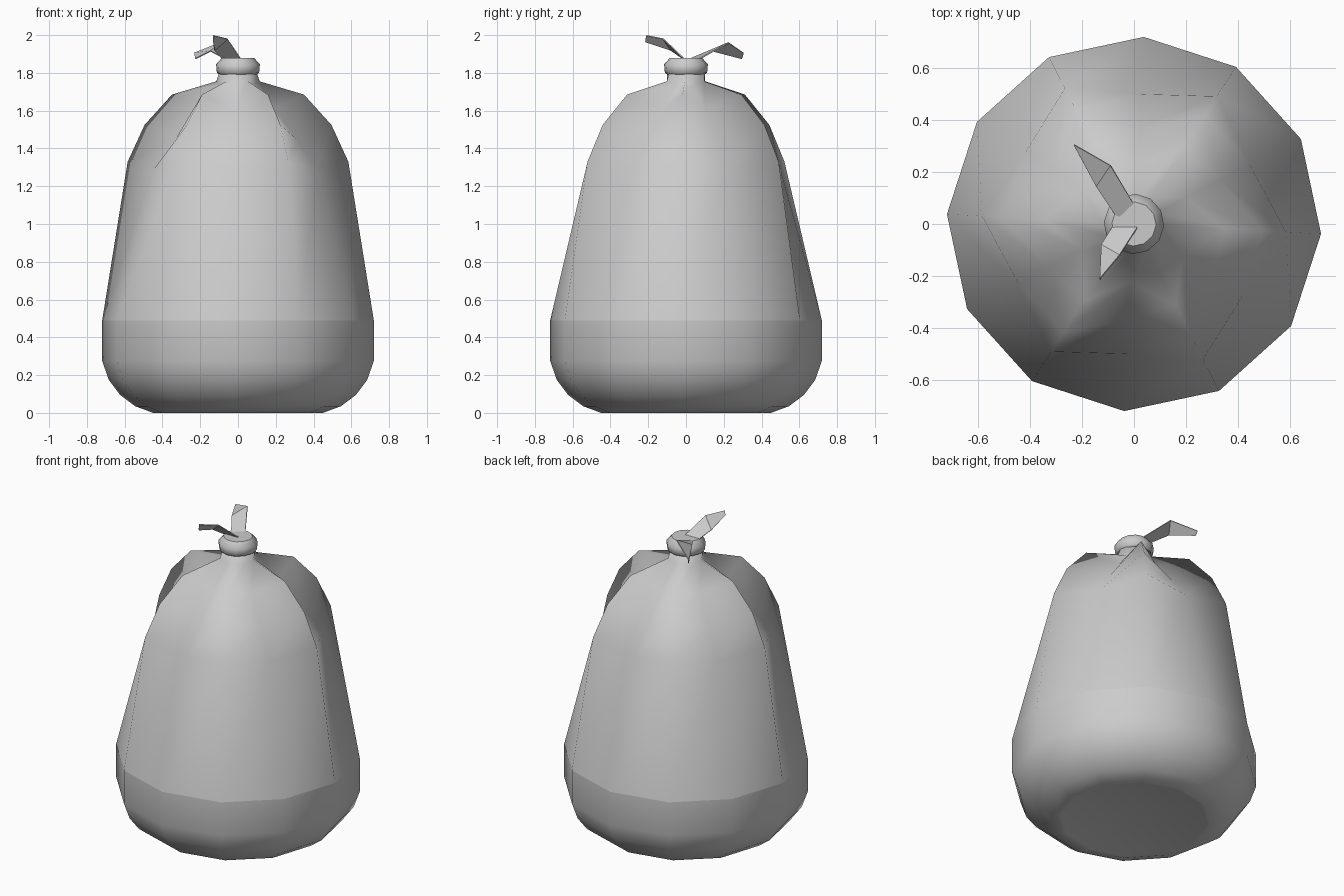
import bpy, bmesh
from math import cos, sin, radians

if "Cube" in bpy.data.objects:
    bpy.data.objects.remove(bpy.data.objects["Cube"])

SIDES = 12
TURN = radians(-3)


def make_object(name, bm):
    bmesh.ops.recalc_face_normals(bm, faces=bm.faces[:])
    mesh = bpy.data.meshes.new(name)
    bm.to_mesh(mesh)
    bm.free()
    obj = bpy.data.objects.new(name, mesh)
    bpy.context.collection.objects.link(obj)
    for p in mesh.polygons:
        p.use_smooth = True
    return obj


def loft(name, rings, sharp=()):
    """Each ring: (ridge radius, ridge z, valley radius, valley z)."""
    bm = bmesh.new()
    loops = []
    for rr, rz, vr, vz in rings:
        loop = []
        for i in range(SIDES):
            r, z = (rr, rz) if i % 2 == 0 else (vr, vz)
            a = TURN + radians(360 / SIDES) * i
            loop.append(bm.verts.new((r * cos(a), r * sin(a), z)))
        loops.append(loop)
    for lo, hi in zip(loops, loops[1:]):
        for i in range(SIDES):
            j = (i + 1) % SIDES
            bm.faces.new((lo[i], lo[j], hi[j], hi[i]))
    bm.faces.new(loops[0][::-1])
    bm.faces.new(loops[-1])
    for k in sharp:
        for i in range(SIDES):
            e = bm.edges.get((loops[k][i], loops[k][(i + 1) % SIDES]))
            e.smooth = False
    return make_object(name, bm)


def rounds(profile):
    return [(r, z, r, z) for r, z in profile]


# Bag: round lower body, pleated shoulders gathering into the neck
body = rounds([(0.43, 0.005), (0.45, 0), (0.545, 0.035), (0.625, 0.095),
               (0.685, 0.175), (0.72, 0.275), (0.72, 0.49)])
pleats = [(0.585, 1.33, 0.50, 1.29),
          (0.495, 1.525, 0.37, 1.45),
          (0.35, 1.685, 0.225, 1.61),
          (0.115, 1.755, 0.10, 1.735)]
loft("bag", body + pleats + rounds([(0.10, 1.80)]), sharp=(6,))

# Knot band around the neck
loft("knot", rounds([(0.09, 1.785), (0.112, 1.80), (0.116, 1.845),
                     (0.085, 1.88)]), sharp=(3,))


# Tie ends: bent ribbons given as left/right edge pairs
def ribbon(name, left, right):
    bm = bmesh.new()
    ls = [bm.verts.new(p) for p in left]
    rs = [bm.verts.new(p) for p in right]
    for i in range(len(ls) - 1):
        bm.faces.new((ls[i], rs[i], rs[i + 1], ls[i + 1]))
    obj = make_object(name, bm)
    for p in obj.data.polygons:
        p.use_smooth = False
    mod = obj.modifiers.new("thickness", 'SOLIDIFY')
    mod.thickness = 0.006
    mod.offset = 0


ribbon("tie_end_back",
       [(-0.05, 0.00, 1.865), (-0.145, 0.145, 1.915), (-0.225, 0.295, 1.875)],
       [(0.00, 0.075, 1.875), (-0.09, 0.225, 1.96), (-0.23, 0.305, 1.905)])
ribbon("tie_end_front",
       [(-0.075, 0.00, 1.865), (-0.125, -0.08, 1.92), (-0.13, -0.215, 1.965)],
       [(0.015, -0.01, 1.875), (-0.055, -0.12, 1.98), (-0.13, -0.21, 1.998)])
